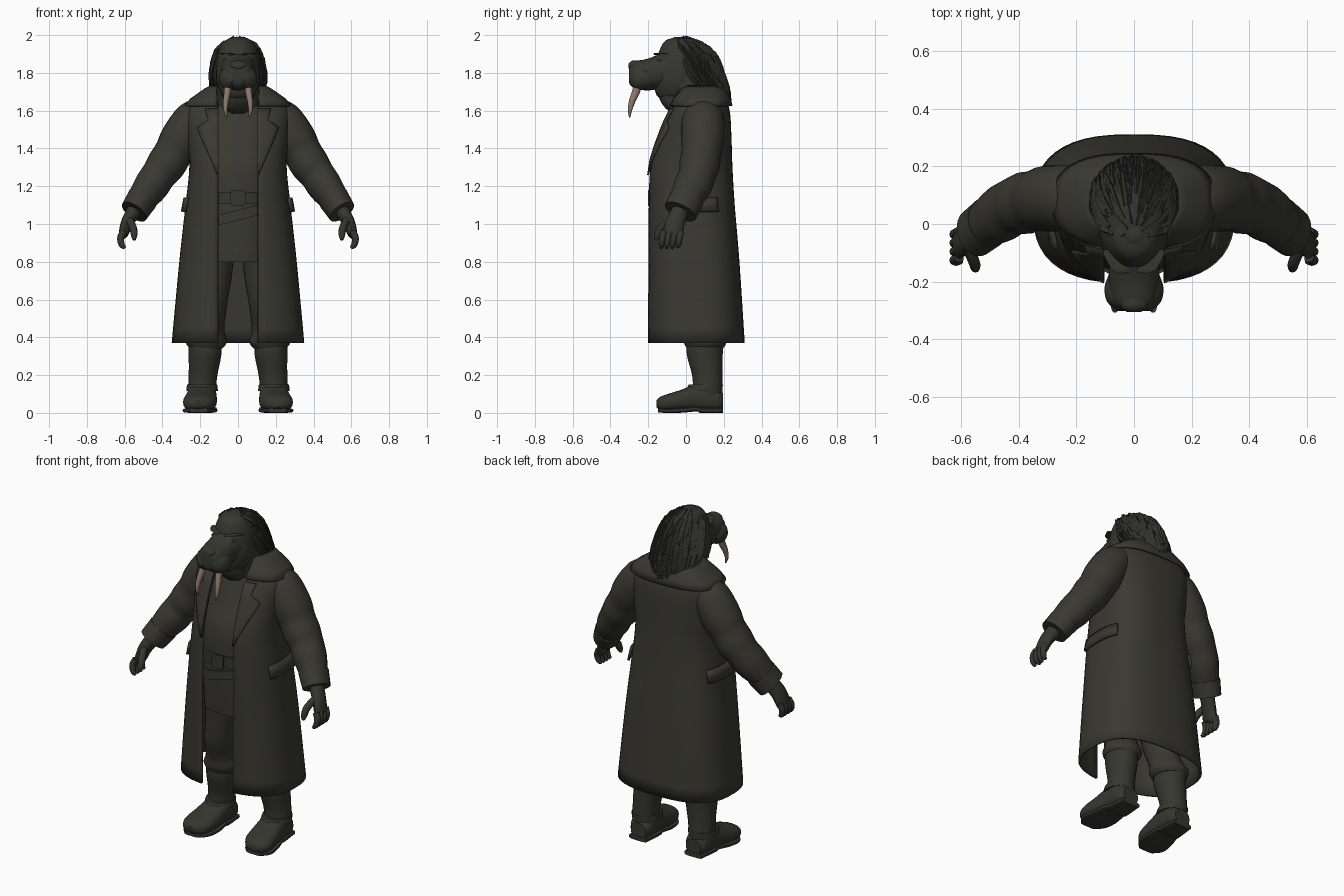
import bpy, bmesh, math, random
from mathutils import Vector
random.seed(4)


def material(name, rgb):
    m = bpy.data.materials.new(name)
    m.diffuse_color = (*rgb, 1)
    return m


COAT = material("dark olive cloth", (.041, .040, .031))
SKIN = material("dark olive skin", (.037, .037, .029))
HAIR = material("dark hair", (.029, .030, .024))
TUSK = material("tusk ivory", (.27, .19, .15))


def smooth(rows, n=4):
    """Catmull-Rom through rows of numbers."""
    out = []
    for i in range(len(rows) - 1):
        p = [rows[max(0, min(len(rows) - 1, i + k))] for k in (-1, 0, 1, 2)]
        for s in range(n):
            t = s / n
            out.append([b + .5 * t * (c - a + t * (2*a - 5*b + 4*c - d + t * (3*(b - c) + d - a)))
                        for a, b, c, d in zip(*p)])
    return out + [list(rows[-1])]


def build(name, grids, mat, closed=True, thick=0, angle=40):
    """Skin grids of points; closed grids are tubes with capped ends."""
    bm = bmesh.new()
    for g in grids:
        vs = [[bm.verts.new(p) for p in row] for row in g]
        n = len(vs[0])
        for a, b in zip(vs, vs[1:]):
            for j in range(n if closed else n - 1):
                k = (j + 1) % n
                bm.faces.new((a[j], a[k], b[k], b[j]))
        if closed:
            bm.faces.new(vs[0])
            bm.faces.new(vs[-1])
    bmesh.ops.recalc_face_normals(bm, faces=bm.faces)
    me = bpy.data.meshes.new(name)
    bm.to_mesh(me)
    bm.free()
    ob = bpy.data.objects.new(name, me)
    bpy.context.collection.objects.link(ob)
    me.materials.append(mat)
    if thick:
        mod = ob.modifiers.new("thickness", 'SOLIDIFY')
        mod.thickness, mod.offset = thick, 0
    bpy.ops.object.select_all(action='DESELECT')
    ob.select_set(True)
    bpy.context.view_layer.objects.active = ob
    bpy.ops.object.shade_smooth_by_angle(angle=math.radians(angle))
    return ob


def spow(v, e):
    return math.copysign(abs(v) ** e, v)


def loft(rows, axis=None, e=1, sides=20, n=4, mx=1):
    """Rings x, y, z, radius a, radius b along an axis or along the path."""
    rows = smooth(rows, n)
    c = [Vector(r[:3]) for r in rows]
    out = []
    for i, r in enumerate(rows):
        if axis == 'z':
            u, v = Vector((1, 0, 0)), Vector((0, 1, 0))
        elif axis == 'y':
            u, v = Vector((1, 0, 0)), Vector((0, 0, 1))
        else:
            d = (c[min(i + 1, len(c) - 1)] - c[max(i - 1, 0)]).normalized()
            u = d.cross(Vector((1, 0, 0))).normalized()
            v = u.cross(d)
        ring = []
        for k in range(sides):
            t = 2 * math.pi * k / sides
            p = c[i] + u * r[3] * spow(math.cos(t), e) + v * r[4] * spow(math.sin(t), e)
            ring.append((p.x * mx, p.y, p.z))
        out.append(ring)
    return out


# Coat shape: height, half width, front y, back y
ROWS = smooth([(.37, .345, -.20, .305), (.8, .305, -.198, .277), (1.1, .272, -.198, .252),
               (1.3, .252, -.19, .24), (1.45, .262, -.145, .235), (1.58, .272, -.09, .228),
               (1.65, .235, -.05, .21), (1.71, .14, -.01, .18)])


def at(rows, z):
    z = max(rows[0][0], min(rows[-1][0], z))
    for a, b in zip(rows, rows[1:]):
        if z <= b[0]:
            f = (z - a[0]) / (b[0] - a[0])
            return [p + (q - p) * f for p, q in zip(a, b)]
    return rows[-1]


def coat_pt(t, z, off=0, zo=0):
    _, rx, f, b = at(ROWS, z)
    return ((rx + off) * spow(math.sin(t), .75),
            (f + b) / 2 - ((b - f) / 2 + off) * spow(math.cos(t), .75), z + zo)


def coat_t(x, z):
    return math.asin(min(1, x / at(ROWS, z)[1]) ** (1 / .75))


def arc(z, gap, off=0, zo=0, n=44):
    t0 = coat_t(gap, z)
    return [coat_pt(t0 + (2 * math.pi - 2 * t0) * k / n, z, off, zo) for k in range(n + 1)]


build("long_coat", [[arc(r[0], .105) for r in ROWS]], COAT, False, .012)
build("coat_collar", [[arc(z, .10, o, h) for z, o, h in
                       ((1.625, .022, 0), (1.66, .026, 0), (1.70, .02, .01), (1.71, 0, .02))]],
      COAT, False, .012)

# Shirt, tunic skirt and belts
build("shirt", [loft([(0, .03, .85, .2, .19), (0, .03, 1.1, .2, .20), (0, .03, 1.3, .2, .195),
                      (0, .055, 1.45, .2, .165), (0, .075, 1.57, .19, .14), (0, .07, 1.64, .14, .11),
                      (0, .06, 1.68, .1, .09)], 'z', .85, 32)], COAT)
build("tunic_skirt", [loft([(0, .03, .8, .2, .185), (0, .03, .93, .2, .195),
                            (0, .03, 1.08, .2, .2)], 'z', .85, 32)], COAT)
build("belt", [loft([(0, .03, 1.105, .21, .213), (0, .03, 1.17, .21, .213)], 'z', .85, 32, 1)], SKIN)
tilted = [[(x, y, z + .25 * x) for x, y, z in ring] for ring in
          loft([(0, .03, 1.02, .21, .21), (0, .03, 1.075, .21, .21)], 'z', .85, 32, 1)]
build("slanted_belt", [tilted], COAT)
build("belt_buckle", [loft([(0, -.20, 1.138, .04, .042), (0, -.192, 1.138, .04, .042)],
                           'y', .3, 16, 1)], SKIN)

# Head with a heavy muzzle
build("neck", [loft([(0, .07, 1.56, .13, .12), (0, .03, 1.68, .12, .115),
                     (0, -.01, 1.8, .11, .12)], 'z')], SKIN)
build("head", [loft([(0, -.06, 1.655, .04, .05), (0, -.055, 1.68, .085, .10), (0, -.04, 1.76, .115, .13),
                     (0, -.03, 1.85, .112, .13), (0, -.025, 1.92, .10, .115), (0, -.03, 1.97, .07, .08),
                     (0, -.03, 1.99, .02, .02)], 'z', 1, 28)], SKIN)
build("muzzle", [loft([(0, -.08, 1.83, .10, .11), (0, -.15, 1.805, .088, .092), (0, -.21, 1.79, .088, .083),
                       (0, -.27, 1.79, .075, .072), (0, -.298, 1.79, .05, .05),
                       (0, -.303, 1.79, .02, .02)], 'y', .9, 28)], SKIN)
build("nose", [loft([(0, -.24, 1.84, .045, .022), (0, -.285, 1.84, .045, .025),
                     (0, -.305, 1.835, .025, .012)], 'y')], SKIN)
build("throat_folds", [loft([(0, -.05, 1.585, .03, .02), (0, -.06, 1.61, .07, .045),
                             (0, -.07, 1.65, .08, .065), (0, -.07, 1.70, .08, .08)], 'z')], SKIN)

# Mane: height, centre y, half width, half depth
MANE = smooth([(1.64, .185, .085, .04), (1.72, .12, .13, .095), (1.8, .07, .137, .12),
               (1.9, .03, .118, .12), (1.96, -.01, .085, .095), (1.99, -.03, .025, .03)])
build("mane_mass", [loft([(0, r[1], r[0], r[2], r[3]) for r in MANE], 'z', n=1, sides=28)], HAIR)
locks = []
for i in range(260):
    th = random.uniform(-2.0, 2.0)
    z0 = random.uniform(1.73, 1.995)
    ln = random.uniform(.08, .17)
    path = []
    for k, w in enumerate((.004, .010, .008, .0015)):
        z = max(1.66 - .02 * random.random(), z0 - ln * k / 3)
        _, yc, rx, ry = at(MANE, z)
        o = .002 + .004 * k + random.uniform(-.002, .003)
        a = th * (1 - .04 * k)
        path.append((math.sin(a) * (rx + o), yc + math.cos(a) * (ry + o), z - .004 * k, w, w))
    locks.append(loft(path, sides=4, n=1))
build("mane_locks", locks, HAIR, angle=30)

for s, tag in ((1, "left"), (-1, "right")):
    def part(name, rows, mat, **kw):
        return build(f"{tag}_{name}", [loft(rows, mx=s, **kw)], mat)

    def patch(name, pts, thick):
        return build(f"{tag}_{name}", [[[(x * s, y, z) for x, y, z in r] for r in pts]],
                     COAT, False, thick)

    # Lapel and pocket flap follow the coat surface
    patch("lapel", [[coat_pt(coat_t(.098 + (xo - .098) * k / 4, z), z, .014) for k in range(5)]
                    for z, xo in ((1.26, .104), (1.34, .135), (1.42, .17), (1.51, .205),
                                  (1.55, .15), (1.61, .165))], .009)
    patch("pocket_flap", [[coat_pt(1.2 + k * .11, z, o) for k in range(9)]
                          for z, o in ((1.065, .02), (1.14, .014))], .014)

    # Sleeve, cuff and hand
    part("sleeve", [(.17, .09, 1.60, .09, .07), (.23, .09, 1.555, .112, .105), (.30, .088, 1.45, .115, .112),
                    (.34, .082, 1.38, .105, .103), (.38, .072, 1.315, .108, .104), (.42, .06, 1.26, .098, .094),
                    (.46, .035, 1.20, .1, .092), (.51, .0, 1.13, .085, .078),
                    (.545, -.025, 1.075, .08, .07)], COAT)
    part("cuff", [(.505, .005, 1.135, .092, .082), (.55, -.03, 1.065, .09, .075)], COAT, n=1)
    hand = [[(.55, -.03, 1.07, .045, .04), (.585, -.055, 1.01, .05, .034),
             (.605, -.07, .95, .052, .026), (.607, -.075, .935, .04, .015)],
            [(.575, -.085, 1.02, .02, .02), (.555, -.13, .98, .021, .02),
             (.55, -.15, .94, .018, .017), (.55, -.16, .915, .008, .008)]]
    for k in range(4):
        y = -.117 + .03 * k
        hand.append([(.607, y, .96, .016, .019), (.622, y - .008, .925, .0165, .018),
                     (.615, y - .013, .89, .015, .016), (.598, y - .015, .872 + .006 * (k == 3), .007, .008)])
    build(f"{tag}_hand", [loft(h, mx=s, sides=12) for h in hand], SKIN)

    # Trouser leg and boot
    part("trouser_leg", [(.115, .03, .88, .1, .13), (.125, .035, .72, .092, .11), (.145, .04, .56, .085, .1),
                         (.16, .08, .44, .088, .1), (.168, .1, .375, .108, .112),
                         (.168, .1, .34, .085, .095)], COAT, axis='z')
    part("boot_shaft", [(.175, .1, .355, .088, .098), (.175, .1, .3, .086, .094), (.185, .112, .2, .076, .08),
                        (.19, .115, .13, .074, .078), (.19, .115, .06, .07, .075)], SKIN, axis='z')
    part("boot_foot", [(.185, .195, .06, .05, .045), (.187, .16, .07, .068, .062), (.19, .07, .083, .076, .075),
                       (.197, -.02, .066, .086, .058), (.205, -.09, .055, .086, .047),
                       (.21, -.135, .05, .066, .036), (.212, -.157, .048, .03, .018)],
         SKIN, axis='y', e=.8)
    part("boot_sole", [(.208, -.147, .014, .05, .012), (.206, -.1, .012, .086, .012),
                       (.197, -.02, .014, .088, .013), (.19, .06, .022, .074, .014),
                       (.188, .075, .014, .072, .014), (.186, .197, .014, .06, .014)],
         SKIN, axis='y', e=.5)
    part("boot_strap", [(.19, .095, .115, .084, .098), (.19, .105, .15, .08, .09)], SKIN, axis='z', n=1)

    # Whisker pad, brow, eye and tusk
    part("whisker_pad", [(.045, -.17, 1.77, .04, .04), (.05, -.22, 1.77, .052, .058),
                         (.048, -.27, 1.77, .045, .055), (.042, -.302, 1.768, .015, .02)], SKIN, axis='y')
    part("brow", [(.02, -.16, 1.895, .01, .01), (.06, -.148, 1.905, .018, .018),
                  (.095, -.10, 1.90, .012, .012)], SKIN, axis='z')
    part("eye", [(.064, -.15, 1.868, .004, .004), (.064, -.142, 1.868, .015, .011),
                 (.064, -.12, 1.868, .014, .011)], HAIR, axis='y', sides=12)
    part("tusk", [(.052, -.25, 1.75, .022, .02), (.056, -.265, 1.70, .021, .018),
                  (.064, -.285, 1.65, .017, .015), (.066, -.297, 1.60, .011, .010),
                  (.058, -.298, 1.565, .003, .003)], TUSK, sides=12)
